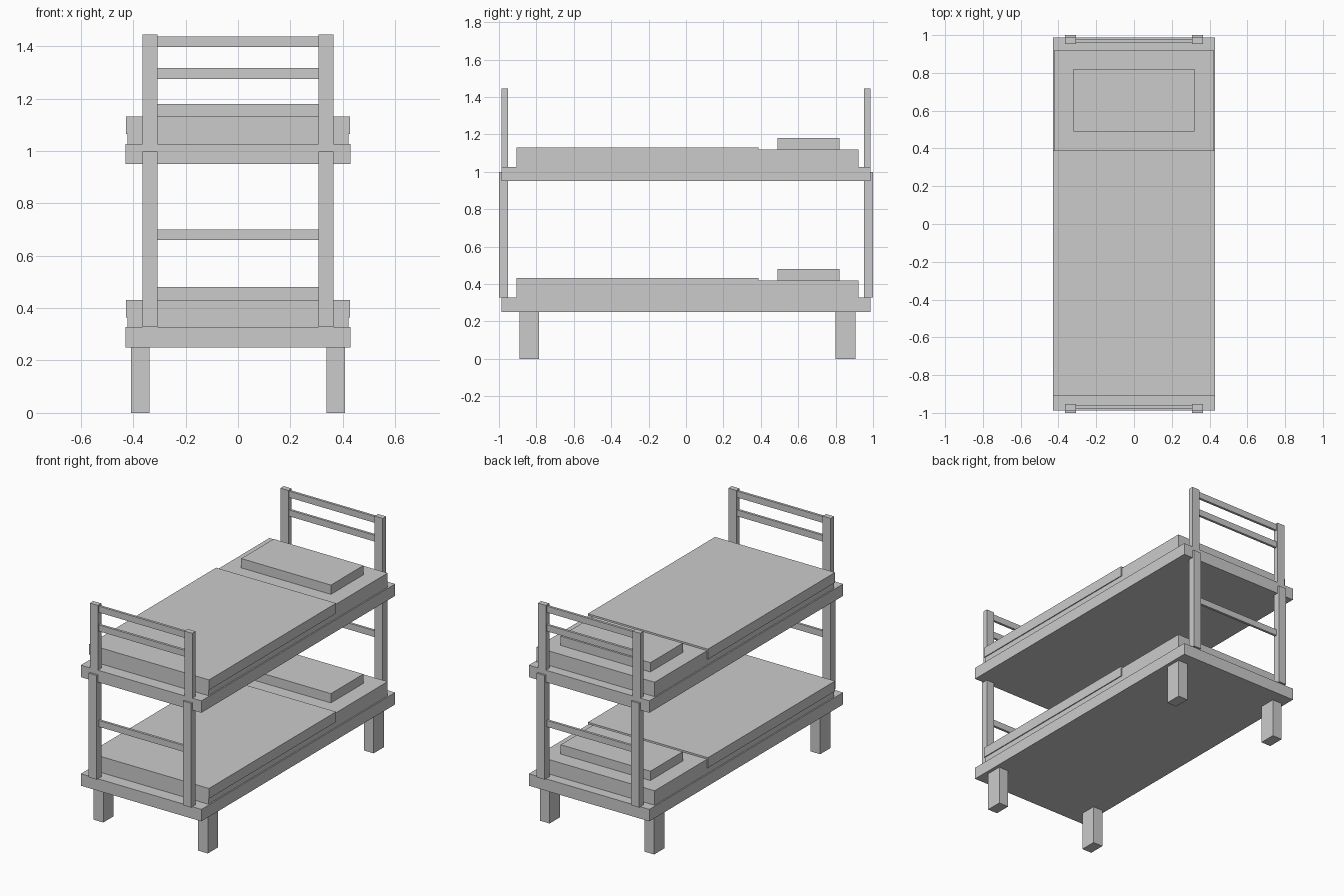
import bpy

if "Cube" in bpy.data.objects:
    bpy.data.objects.remove(bpy.data.objects["Cube"])


def box(name, x, y, z):
    """Axis-aligned box from (min, max) ranges."""
    bpy.ops.mesh.primitive_cube_add(
        size=1, location=[(a + b) / 2 for a, b in (x, y, z)])
    ob = bpy.context.object
    ob.name = name
    ob.scale = [b - a for a, b in (x, y, z)]
    bpy.ops.object.transform_apply(location=False, rotation=False, scale=True)
    return ob


def mirrored(a, b, side):
    """Range a..b on the positive or negative side."""
    return (a, b) if side > 0 else (-b, -a)


# Two bunks: frame, mattress, blanket and pillow
for level, z in (("lower", 0.25), ("upper", 0.95)):
    box(level + "_frame", (-0.43, 0.43), (-0.987, 0.987), (z, z + 0.077))
    box(level + "_mattress", (-0.422, 0.422), (-0.905, 0.922), (z + 0.077, z + 0.17))
    box(level + "_blanket", (-0.428, 0.428), (-0.907, 0.388), (z + 0.115, z + 0.181))
    box(level + "_pillow", (-0.32, 0.32), (0.49, 0.82), (z + 0.17, z + 0.23))

for end, sy in (("front", -1), ("back", 1)):
    leg_y = (-0.89, -0.785) if sy < 0 else (0.80, 0.907)
    for side, sx in (("left", -1), ("right", 1)):
        tag = f"{end}_{side}"
        # Short feet under the lower bunk
        box(tag + "_leg", mirrored(0.338, 0.408, sx), leg_y, (0, 0.25))
        # Posts carrying the upper bunk, and the end posts above it
        post_x = mirrored(0.308, 0.365, sx)
        box(tag + "_lower_post", post_x, mirrored(0.953, 1.0, sy), (0.327, 0.998))
        box(tag + "_upper_post", post_x, mirrored(0.953, 0.987, sy), (1.027, 1.445))
    # Rails between the posts
    for name, z in (("lower", 0.659), ("middle", 1.275), ("top", 1.396)):
        box(f"{end}_{name}_rail", (-0.308, 0.308), mirrored(0.962, 0.978, sy), (z, z + 0.041))
